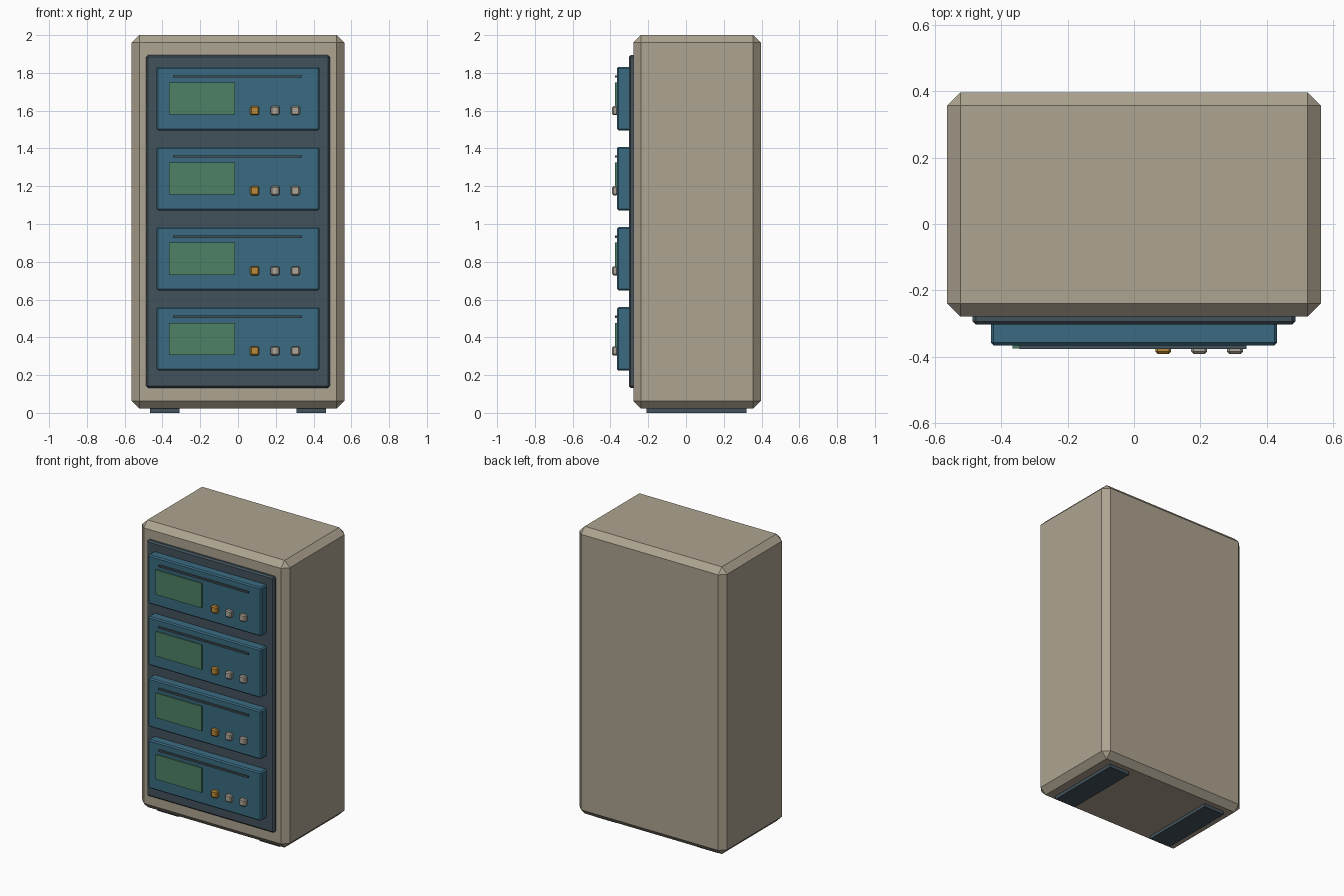
import bpy

if "Cube" in bpy.data.objects:
    bpy.data.objects.remove(bpy.data.objects["Cube"])


def material(name, rgb):
    m = bpy.data.materials.new(name)
    m.diffuse_color = (*rgb, 1.0)
    m.use_nodes = True
    m.node_tree.nodes["Principled BSDF"].inputs["Base Color"].default_value = m.diffuse_color
    return m


BEIGE = material("beige", (0.42, 0.37, 0.28))
DARK = material("dark_grey", (0.055, 0.085, 0.105))
BLUE = material("blue", (0.042, 0.145, 0.22))
GREEN = material("green", (0.075, 0.22, 0.13))
AMBER = material("amber", (0.50, 0.26, 0.04))
SILVER = material("silver", (0.42, 0.38, 0.32))


def box(name, x, y, z, mat, bevel=0.0):
    """Box from (min, max) ranges per axis, with an optional flat chamfer."""
    ranges = (x, y, z)
    bpy.ops.mesh.primitive_cube_add(size=1, location=[(a + b) / 2 for a, b in ranges])
    ob = bpy.context.object
    ob.name = name
    ob.scale = [b - a for a, b in ranges]
    bpy.ops.object.transform_apply(location=False, rotation=False, scale=True)
    ob.data.materials.append(mat)
    if bevel:
        mod = ob.modifiers.new("chamfer", 'BEVEL')
        mod.width = bevel
        mod.segments = 1
        mod.limit_method = 'NONE'
    return ob


# Cabinet and front frame
box("cabinet_body", (-0.5625, 0.5625), (-0.279, 0.396), (0.022, 2.0), BEIGE, 0.04)
box("front_panel", (-0.486, 0.486), (-0.303, -0.265), (0.133, 1.895), DARK, 0.01)

# Two runner feet
for side, label in ((-1, "left"), (1, "right")):
    cx = side * 0.387
    box(f"foot_{label}", (cx - 0.078, cx + 0.078), (-0.21, 0.32), (0.0, 0.03), DARK)

# Four identical rack modules
for i in range(4):
    z = 0.392 + i * 0.424
    n = i + 1
    box(f"module_{n}", (-0.431, 0.431), (-0.365, -0.295), (z - 0.168, z + 0.168), BLUE, 0.008)
    box(f"screen_{n}", (-0.366, -0.015), (-0.375, -0.36), (z - 0.085, z + 0.085), GREEN)
    box(f"slot_{n}", (-0.345, 0.339), (-0.377, -0.36), (z + 0.111, z + 0.123), DARK)
    # Button row, first one amber
    for k in range(3):
        cx = 0.088 + k * 0.108
        box(f"button_{n}_{k + 1}", (cx - 0.024, cx + 0.024), (-0.391, -0.36),
            (z - 0.088, z - 0.04), SILVER if k else AMBER, 0.007)
